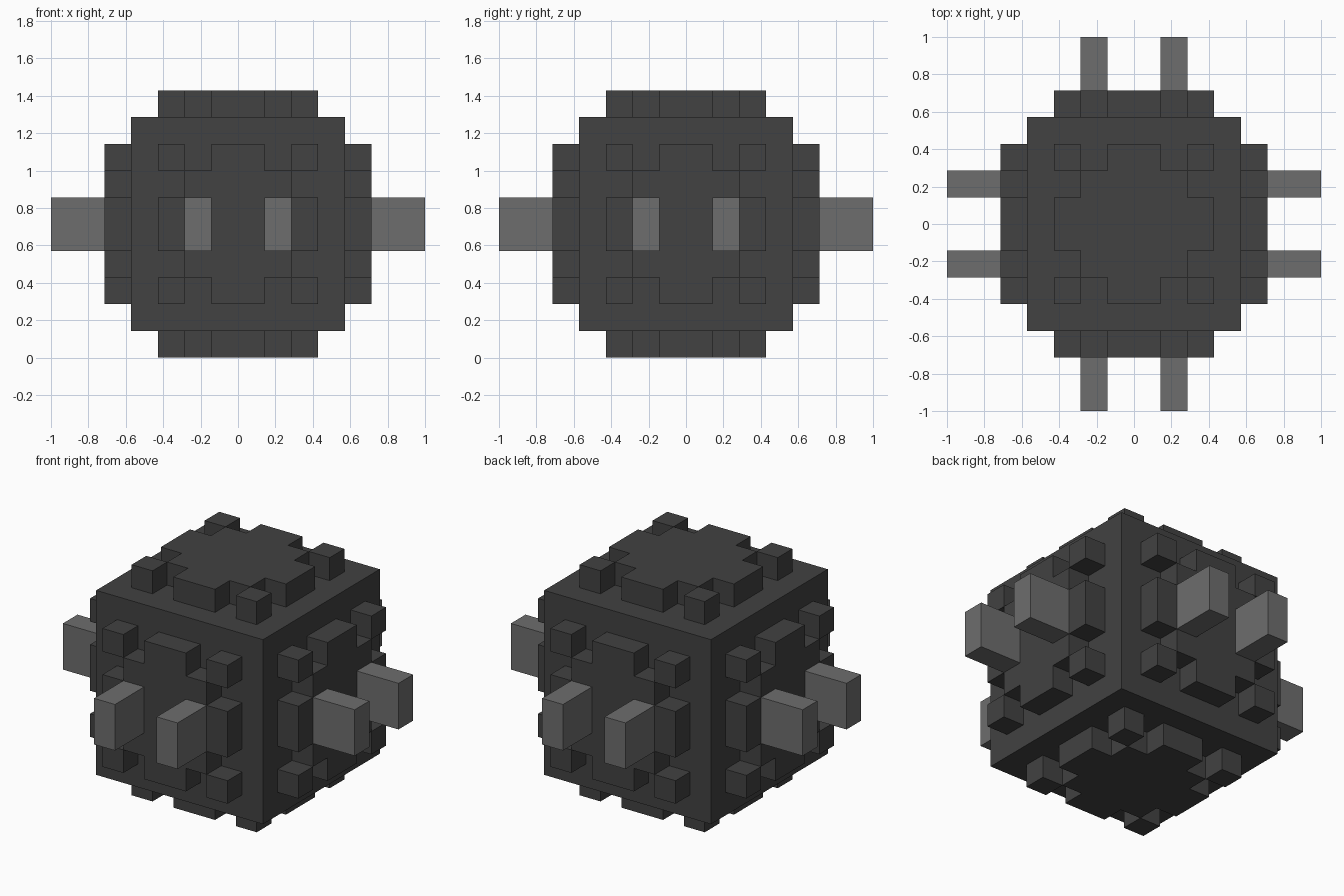
import bpy, bmesh
from math import pi
from mathutils import Matrix

U = 1 / 7                      # one block
CENTRE = Matrix.Translation((0, 0, 5 * U))

cube = bpy.data.objects.get("Cube")
if cube:
    bpy.data.objects.remove(cube, do_unlink=True)


def material(name, value):
    m = bpy.data.materials.new(name)
    m.use_nodes = True
    colour = (value, value, value, 1)
    m.diffuse_color = colour
    bsdf = m.node_tree.nodes["Principled BSDF"]
    bsdf.inputs["Base Color"].default_value = colour
    bsdf.inputs["Roughness"].default_value = 0.8
    return m


DARK = material("charcoal", 0.054)
GREY = material("mid grey", 0.155)


def rect(x0, x1, y0, y1):
    return [(x0, y0), (x1, y0), (x1, y1), (x0, y1)]


def prisms(name, outlines, low, high, turn, mat):
    """Extrude outlines (in blocks) from low to high along the turned z axis."""
    bm = bmesh.new()
    for outline in outlines:
        base = bm.faces.new([bm.verts.new((x, y, low)) for x, y in outline])
        top = bmesh.ops.extrude_face_region(bm, geom=[base], use_keep_orig=True)
        verts = [g for g in top["geom"] if isinstance(g, bmesh.types.BMVert)]
        bmesh.ops.translate(bm, verts=verts, vec=(0, 0, high - low))
    bmesh.ops.recalc_face_normals(bm, faces=bm.faces)
    bm.transform(CENTRE @ turn @ Matrix.Scale(U, 4))
    mesh = bpy.data.meshes.new(name)
    bm.to_mesh(mesh)
    bm.free()
    mesh.materials.append(mat)
    obj = bpy.data.objects.new(name, mesh)
    bpy.context.collection.objects.link(obj)


# Stepped cross: one quarter of the outline, turned four times
cross = []
pts = [(3, -1), (3, 1), (2, 1), (2, 2), (1, 2)]
for _ in range(4):
    cross += pts
    pts = [(-y, x) for x, y in pts]

# Corner studs and the pair of pegs
studs = [rect(min(2 * i, 3 * i), max(2 * i, 3 * i), min(2 * j, 3 * j), max(2 * j, 3 * j))
         for i in (-1, 1) for j in (-1, 1)]
pegs = {"a": rect(-2, -1, -1, 1), "b": rect(1, 2, -1, 1)}

# Main block
prisms("core", [rect(-4, 4, -4, 4)], -4, 4, Matrix.Identity(4), DARK)

# Every side carries a raised cross and four studs
turns = {"top": Matrix.Identity(4), "bottom": Matrix.Rotation(pi, 4, "X")}
for k, side in enumerate(("front", "left", "back", "right")):
    turns[side] = Matrix.Rotation(k * pi / 2, 4, "Z") @ Matrix.Rotation(pi / 2, 4, "X")

for side, turn in turns.items():
    prisms(side + "_cross_plate", [cross], 3.9, 5, turn, DARK)
    prisms(side + "_corner_studs", studs, 3.9, 5, turn, DARK)
    # Pegs stick out of the four upright sides only
    if side not in ("top", "bottom"):
        for tag, outline in pegs.items():
            prisms(f"{side}_peg_{tag}", [outline], 4.8, 7, turn, GREY)
